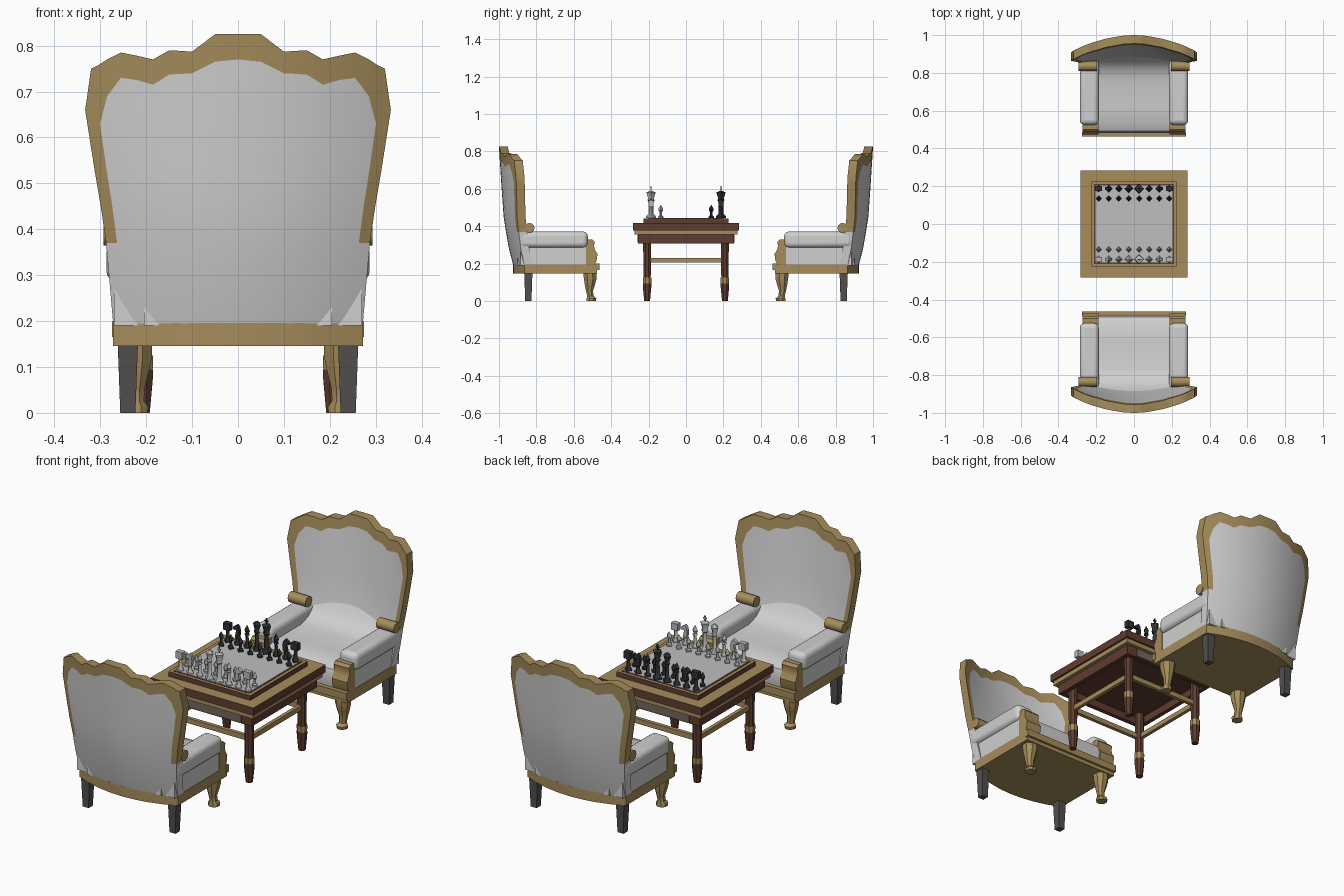
import bpy, math
from mathutils import Vector

if "Cube" in bpy.data.objects:
    bpy.data.objects.remove(bpy.data.objects["Cube"])

def mat(name, c):
    m = bpy.data.materials.new(name)
    m.diffuse_color = (*c, 1)
    m.use_nodes = True
    m.node_tree.nodes["Principled BSDF"].inputs["Base Color"].default_value = m.diffuse_color
    return m

FABRIC = mat("pale fabric", (0.62, 0.63, 0.62))
GOLD = mat("antique gold", (0.38, 0.265, 0.105))
BROWN = mat("dark brown wood", (0.115, 0.046, 0.028))
GREY = mat("dark grey leg", (0.085, 0.078, 0.076))
BOARD = mat("board grey", (0.52, 0.52, 0.52))
LIGHT = mat("light piece", (0.48, 0.48, 0.48))
DARK = mat("dark piece", (0.03, 0.03, 0.033))
TAUPE = mat("taupe panel", (0.17, 0.135, 0.11))

def build(name, verts, faces, mats, idx=None, angle=35):
    me = bpy.data.meshes.new(name)
    me.from_pydata([tuple(v) for v in verts], [], faces)
    for m in mats:
        me.materials.append(m)
    if idx:
        for p, i in zip(me.polygons, idx):
            p.material_index = i
    me.shade_smooth()
    me.set_sharp_from_angle(angle=math.radians(angle))
    ob = bpy.data.objects.new(name, me)
    bpy.context.scene.collection.objects.link(ob)
    return ob

def loft(name, rings, m, angle=35):
    """Skin equal-length closed rings and cap both ends."""
    n = len(rings[0])
    v = [p for r in rings for p in r]
    f = [(k*n+i, k*n+(i+1) % n, (k+1)*n+(i+1) % n, (k+1)*n+i)
         for k in range(len(rings)-1) for i in range(n)]
    f += [tuple(range(n))[::-1], tuple(range(len(v)-n, len(v)))]
    return build(name, v, f, [m], None, angle)

def box(name, x0, x1, y0, y1, z0, z1, m, top=None, bevel=0):
    r = [[(x0, y0, z), (x1, y0, z), (x1, y1, z), (x0, y1, z)] for z in (z0, z1)]
    ob = loft(name, r, m)
    if top:
        ob.data.materials.append(top)
        for p in ob.data.polygons:
            p.material_index = int(p.normal.z > 0.5)
    if bevel:
        b = ob.modifiers.new("rounding", 'BEVEL')
        b.width, b.segments = bevel, 4
    return ob

def prism_x(name, prof, x0, x1, m):
    return loft(name, [[(x, y, z) for y, z in prof] for x in (x1, x0)], m)

def lathe(name, prof, x, y, z, m, n=8, rot=0.0):
    rings = [[(x+r*math.cos(rot+2*math.pi*i/n), y+r*math.sin(rot+2*math.pi*i/n), z+h)
              for i in range(n)] for r, h in prof]
    return loft(name, rings, m)

def lerp(pts, q):
    for (a, u), (b, w) in zip(pts, pts[1:]):
        if q <= b:
            return u + (w-u)*max(0, q-a)/(b-a)
    return pts[-1][1]

# ---------- armchair (the one on the +y side, facing -y) ----------
chair = []
WIDTH = [(.195, .272), (.4, .29), (.5, .308), (.66, .333)]
SPINE = [(.195, .925), (.3, .952), (.45, .975), (.66, .99), (.825, 1.0)]
HOLLOW = [(.195, .06), (.66, .082), (.825, .085)]
# columns: x, top of fabric, top of gold crest
COLS = [(0, .77, .825), (.05, .765, .825), (.1, .74, .787), (.15, .737, .79), (.185, .715, .77),
        (.22, .725, .778), (.255, .73, .785), (.285, .69, .77), (.305, .63, .757),
        (.32, .62, .75), (.333, .62, .66)]
ROWS = [.195, .28, .37, .45, .53, .6]
cols = [(-x, a, b) for x, a, b in COLS[:0:-1]] + COLS
back_v, front_v = [], []
for x, inner, crest in cols:
    s = x/.333
    for z in ROWS + [inner, crest]:
        yb = lerp(SPINE, z) - lerp(HOLLOW, z)*s*s
        th = .045 + (1-s*s)*max(0, .8-z)*.1
        px = s*lerp(WIDTH, z)
        back_v.append((px, yb, z))
        front_v.append((px, yb-th, z))
nr, nc, nb = len(ROWS)+2, len(cols), len(back_v)
faces, idx = [], []
for c in range(nc-1):
    edge = max(abs(cols[c][0]), abs(cols[c+1][0])) > .306
    for r in range(nr-1):
        a, b = c*nr+r, (c+1)*nr+r
        gold = int(r == nr-2 or (edge and r >= 2))
        faces += [(a, a+1, b+1, b), (nb+a, nb+b, nb+b+1, nb+a+1)]
        idx += [gold, gold]
    a, b = c*nr, (c+1)*nr
    faces += [(a, b, nb+b, nb+a), (a+nr-1, nb+a+nr-1, nb+b+nr-1, b+nr-1)]
    idx += [0, 1]
for r in range(nr-1):
    a, b = r, (nc-1)*nr+r
    faces += [(a, nb+a, nb+a+1, a+1), (b, b+1, nb+b+1, nb+b)]
    idx += [int(r >= 2)]*2
chair.append(build("chair_back", back_v+front_v, faces, [FABRIC, GOLD], idx, 50))

# seat rail with curved rear
plan = [(-.272, .475), (.272, .475)] + [(.272*k/4, .926-.062*(k/4)**2) for k in range(4, -5, -1)]
chair.append(loft("seat_rail", [[(x, y, z) for x, y in plan] for z in (.146, .196)], GOLD))
chair.append(box("front_lip", -.275, .275, .463, .485, .165, .2, GOLD))
# upholstered seat rising softly into the back
chair.append(prism_x("seat", [(.9, .19), (.49, .19), (.481, .25), (.492, .285), (.53, .302), (.62, .308),
                              (.76, .308), (.82, .325), (.86, .36), (.9, .44)], -.205, .205, FABRIC))
for s, side in ((-1, "left"), (1, "right")):
    def sx(a, b):
        return tuple(sorted((s*a, s*b)))
    chair.append(box(side+"_arm_panel", *sx(.195, .27), .5, .885, .19, .31, FABRIC))
    chair.append(box(side+"_arm_pad", *sx(.186, .287), .525, .89, .285, .371, FABRIC, bevel=.025))
    chair.append(prism_x(side+"_arm_post", [(.535, .19), (.49, .19), (.478, .215), (.473, .25), (.488, .275),
                         (.492, .295), (.488, .315), (.5, .328), (.535, .328)], *sx(.187, .272), GOLD))
    scroll = [(.836+.026*math.cos(a*math.pi/6), .391+.026*math.sin(a*math.pi/6)) for a in range(12)]
    chair.append(prism_x(side+"_arm_scroll", scroll, *sx(.195, .293), GOLD))
    # curved front leg
    rings = []
    for z, y, w in ((0, .507, .05), (.014, .505, .052), (.026, .511, .034), (.055, .516, .038),
                    (.09, .514, .056), (.12, .512, .068), (.15, .515, .07)):
        rings.append([(s*.222 + w*.54*math.cos(math.pi*(i+.5)/4), y + w*.54*math.sin(math.pi*(i+.5)/4), z)
                      for i in range(8)])
    chair.append(loft(side+"_front_leg", rings, GOLD))
    # tapered square back leg
    rings = [[(s*.24+dx*w, .843+dy*w, z) for dx, dy in ((-1, -1), (1, -1), (1, 1), (-1, 1))]
             for z, w in ((0, .0165), (.15, .022))]
    chair.append(loft(side+"_back_leg", rings, GREY))
# second chair, turned to face the first
for ob in chair:
    twin = ob.copy()
    twin.name = "second_" + ob.name
    twin.rotation_euler.z = math.pi
    bpy.context.scene.collection.objects.link(twin)

# ---------- table ----------
def slab(name, h, z0, z1, m, top=None):
    return box(name, -h, h, -h, h, z0, z1, m, top)

slab("table_underside", .25, .343, .357, BROWN)
slab("table_moulding", .275, .355, .379, GOLD)
slab("table_top", .284, .378, .416, BROWN, GOLD)
slab("board_base", .226, .415, .44, BROWN, GOLD)
slab("board_inlay", .211, .439, .4412, BROWN)
slab("board_field", .204, .44, .4428, BOARD)
for s in (-1, 1):
    lo, hi = sorted((s*.235, s*.257))
    box("apron_end", -.257, .257, lo, hi, .306, .356, BROWN)
    box("apron_side", lo, hi, -.235, .235, .306, .356, BROWN)
    lo, hi = sorted((s*.25, s*.26))
    box("apron_panel", -.2, .2, lo, hi, .312, .352, TAUPE)
    lo, hi = sorted((s*.2, s*.218))
    box("stretcher_end", -.2, .2, lo, hi, .206, .231, GOLD)
    box("stretcher_side", lo, hi, -.2, .2, .206, .231, GOLD)
    for t in (-1, 1):
        x, y, q = s*.208, t*.208, math.pi/8
        lathe("table_leg", [(.021, .12), (.023, .345)], x, y, 0, BROWN, 8, q)
        lathe("leg_ring", [(.024, .093), (.025, .125)], x, y, 0, GOLD, 8, q)
        lathe("leg_foot", [(.017, 0), (.024, .07), (.025, .094)], x, y, 0, BROWN, 8, q)

# ---------- chess pieces ----------
BASE = [(.019, 0), (.019, .008), (.011, .016)]
PROFILES = {
    "pawn": [(.016, 0), (.016, .008), (.008, .015), (.007, .036), (.013, .042), (.013, .052), (.001, .07)],
    "rook": BASE + [(.009, .06)],
    "knight": BASE + [(.01, .04)],
    "bishop": BASE + [(.008, .06), (.015, .064), (.009, .07), (.015, .085), (.001, .11)],
    "queen": [(.023, 0), (.023, .01), (.012, .022), (.01, .085), (.017, .09), (.012, .1), (.022, .13), (.004, .145)],
    "king": [(.026, 0), (.026, .01), (.014, .022), (.012, .09), (.02, .096), (.015, .105), (.025, .138), (.006, .146)],
}
HEAD = [(-.01, .036), (.011, .036), (.015, .065), (.01, .088), (0, .1), (-.02, .085), (-.02, .075), (-.002, .072)]
ORDER = ["rook", "knight", "bishop", "queen", "king", "bishop", "knight", "rook"]
Z = .4425
for s, m, tone in ((-1, LIGHT, "light"), (1, DARK, "dark")):
    for i, kind in enumerate(ORDER):
        x, y = (i-3.5)*.0535, s*.187
        lathe(f"{tone}_pawn", PROFILES["pawn"], x, s*.135, Z, m, 4)
        lathe(f"{tone}_{kind}", PROFILES[kind], x, y, Z, m, 4)
        if kind == "rook":
            box(f"{tone}_rook_head", x-.018, x+.018, y-.013, y+.013, Z+.06, Z+.095, m)
        elif kind == "knight":
            d = 1 if i < 4 else -1
            rings = [[(x+d*a, y+e, Z+h) for a, h in HEAD] for e in (d*.008, -d*.008)]
            loft(f"{tone}_knight_head", rings, m)
        elif kind == "king":
            box(f"{tone}_king_cross_post", x-.003, x+.003, y-.003, y+.003, Z+.144, Z+.172, m)
            box(f"{tone}_king_cross_bar", x-.009, x+.009, y-.003, y+.003, Z+.156, Z+.162, m)
